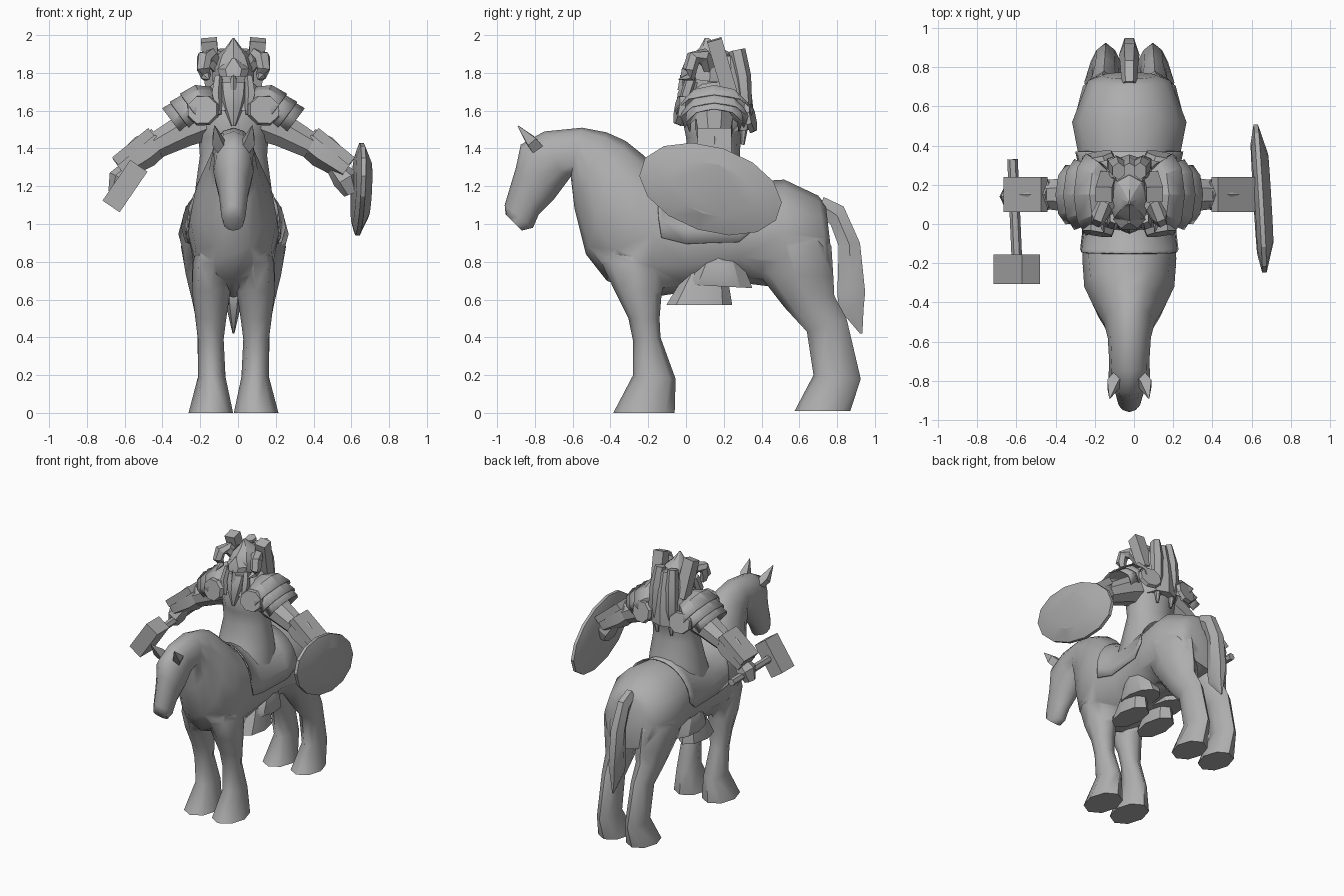
import bpy, bmesh, math
from mathutils import Vector

grey = bpy.data.materials.new("plain grey")
grey.diffuse_color = (0.42, 0.42, 0.42, 1)
MID = -0.024  # symmetry plane of horse and rider


def shade(ob, angle):
    bpy.ops.object.select_all(action='DESELECT')
    ob.select_set(True)
    bpy.context.view_layer.objects.active = ob
    bpy.ops.object.shade_smooth_by_angle(angle=math.radians(angle))


def skin(name, rings, closed=True, side=1, angle=40, thick=0, x0=MID):
    """Bridge a list of point rings into one surface; side=-1 mirrors in x."""
    bm = bmesh.new()
    vs = [[bm.verts.new((p[0] * side + x0, p[1], p[2])) for p in r] for r in rings]
    n = len(vs[0])
    for a, b in zip(vs, vs[1:]):
        for i in range(n if closed else n - 1):
            j = (i + 1) % n
            bm.faces.new((a[i], a[j], b[j], b[i]))
    if closed:
        bm.faces.new(vs[0])
        bm.faces.new(vs[-1])
    bmesh.ops.recalc_face_normals(bm, faces=bm.faces)
    me = bpy.data.meshes.new(name)
    bm.to_mesh(me)
    bm.free()
    ob = bpy.data.objects.new(name, me)
    bpy.context.collection.objects.link(ob)
    me.materials.append(grey)
    if thick:
        m = ob.modifiers.new("thickness", 'SOLIDIFY')
        m.thickness = thick
        m.offset = 0
    shade(ob, angle)
    return ob


def angles(n, arc=None, phase=0.5):
    if arc:
        a, b = map(math.radians, arc)
        return [a + (b - a) * i / (n - 1) for i in range(n)]
    return [2 * math.pi * (i + phase) / n for i in range(n)]


def loft(name, secs, n=10, arc=None, **kw):
    """Sections (y1, z1, y2, z2, half width, x centre): ellipses between two side-profile points."""
    rings = []
    for y1, z1, y2, z2, w, *c in secs:
        cx = c[0] if c else 0
        rings.append([(cx + w * math.cos(t),
                       (y1 + y2) / 2 + (y1 - y2) / 2 * math.sin(t),
                       (z1 + z2) / 2 + (z1 - z2) / 2 * math.sin(t))
                      for t in angles(n, arc, 0)])
    return skin(name, rings, closed=arc is None, **kw)


def beam(name, path, radii, n=8, ref=(0, 1, 0), arc=None, **kw):
    """Tube along a path; radii are (along ref, across ref) pairs."""
    pts = [Vector(p) for p in path]
    rings = []
    for i, p in enumerate(pts):
        t = (pts[min(i + 1, len(pts) - 1)] - pts[max(i - 1, 0)]).normalized()
        u = Vector(ref)
        u = (u - t * u.dot(t)).normalized()
        v = t.cross(u)
        ru, rv = radii[i]
        rings.append([p + u * ru * math.cos(a) + v * rv * math.sin(a) for a in angles(n, arc)])
    return skin(name, rings, closed=arc is None, **kw)


def box(name, a, b, hu, hv, **kw):
    s = math.sqrt(2)
    return beam(name, [a, b], [(hu * s, hv * s)] * 2, n=4, **kw)


# Horse: trunk, neck and head in one loft from rump to muzzle
horse = loft("horse", [
    (.74, 1.10, .775, .80, .14), (.70, 1.15, .765, .70, .21), (.52, 1.235, .52, .66, .292),
    (.28, 1.22, .28, .69, .245), (0, 1.20, 0, .64, .225), (-.15, 1.28, -.2, .61, .24),
    (-.22, 1.36, -.42, .70, .23), (-.32, 1.44, -.53, .84, .18), (-.42, 1.485, -.59, 1.08, .13),
    (-.55, 1.51, -.61, 1.25, .11), (-.75, 1.49, -.64, 1.21, .103), (-.875, 1.42, -.70, 1.13, .106),
    (-.90, 1.3, -.78, 1.05, .08), (-.96, 1.10, -.81, .98, .064), (-.955, 1.05, -.87, .965, .055)],
    n=12, angle=60)
loft("horse_tail", [
    (.70, 1.05, .73, 1.15, .04), (.76, .99, .84, 1.10, .045), (.80, .88, .93, .90, .052),
    (.79, .63, .96, .64, .048), (.80, .55, .95, .55, .035), (.92, .42, .935, .42, .005)], n=6)

legs = []
for s, lr in ((1, "left"), (-1, "right")):
    # Horse legs blend into shoulder and hip; ears
    legs.append(loft("front_leg_" + lr, [
        (-.40, 1.0, -.18, .95, .08, .09), (-.45, .80, -.10, .78, .11, .105),
        (-.38, .65, -.13, .62, .10, .118), (-.305, .5, -.14, .5, .082, .12),
        (-.28, .38, -.135, .40, .068, .12), (-.28, .2, -.055, .18, .073, .115),
        (-.385, 0, -.06, 0, .118, .12)], n=8, side=s, angle=60))
    legs.append(loft("hind_leg_" + lr, [
        (.38, 1.08, .70, 1.05, .10, .12), (.32, .88, .77, .88, .14, .138),
        (.38, .74, .78, .72, .122, .13), (.52, .56, .785, .62, .088, .13),
        (.64, .43, .85, .5, .068, .125), (.675, .2, .925, .18, .066, .12),
        (.575, .01, .87, .01, .11, .12)], n=8, side=s, angle=60))
    beam("horse_ear_" + lr, [(.055, -.785, 1.395), (.085, -.82, 1.44), (.10, -.89, 1.52)],
         [(.035, .045), (.04, .04), (.003, .003)], n=4, ref=(1, 0, 0), side=s, angle=20)

    # Rider boots and trouser cuffs
    loft("boot_" + lr, [(-.105, .57, .245, .57, .092, .115), (-.05, .66, .23, .66, .078, .115),
                        (0, .74, .2, .74, .06, .115)], n=8, side=s, angle=30)
    loft("trouser_cuff_" + lr, [(-.01, .68, .36, .66, .10, .112), (0, .71, .35, .69, .108, .112),
                                (.06, .80, .30, .80, .102, .115), (.10, .85, .2, .86, .08, .115)],
         n=10, side=s, angle=30)

    # Arms
    beam("upper_arm_" + lr, [(.12, .15, 1.56), (.26, .15, 1.495), (.41, .15, 1.415)],
         [(.11, .12), (.10, .095), (.08, .075)], side=s)
    beam("forearm_" + lr, [(.39, .15, 1.44), (.47, .15, 1.385), (.60, .15, 1.29)],
         [(.075, .075), (.10, .09), (.09, .065)], n=6, side=s, angle=25)
    box("bracer_plate_" + lr, (.435, .15, 1.488), (.626, .15, 1.332), .09, .026,
        side=s, angle=20)
    beam("hand_" + lr, [(.54, .15, 1.30), (.595, .14, 1.235), (.625, .14, 1.16)],
         [(.05, .05), (.08, .07), (.045, .04)], n=6, side=s, angle=25)

    # Layered shoulder plates, open underneath
    for i, (x, z, r) in enumerate([(.20, 1.60, .135), (.26, 1.565, .125), (.305, 1.54, .115)]):
        beam(f"shoulder_plate_{i + 1}_{lr}",
             [(x - .14, .15, z + .07), (x - .05, .15, z + .035), (x + .01, .15, z - .01)],
             [(.07, .05), (r + .03, r - .025), (r + .075 - i * .02, r - .015)],
             n=7, arc=(-30, 210), side=s, angle=20, thick=.008)
    # Round medallions at chest and back
    for part, y, dy, z, x in (("chest", -.02, -.03, 1.60, .16), ("back", .33, .025, 1.56, .16)):
        beam(f"{part}_disc_{lr}", [(x, y, z), (x + .005, y + dy, z + .005)],
             [(.09, .085), (.082, .078)], ref=(1, 0, 0), side=s, angle=20)

    # Curled helmet horns and upright crest blocks
    beam("helmet_horn_" + lr,
         [(.08, .13, 1.82), (.125, .09, 1.89), (.155, .04, 1.88), (.16, .02, 1.82),
          (.145, .03, 1.78), (.13, -.04, 1.765)],
         [(.03, .04), (.045, .045), (.042, .042), (.038, .038), (.028, .028), (.003, .003)],
         n=6, ref=(.9, 0, .4), side=s, angle=25)
    box("crest_block_" + lr, (.105, .23, 1.70), (.13, .15, 1.975), .042, .04,
        ref=(1, 0, 0), side=s, angle=20)
    # Hair locks down the back and braids beside the face
    beam("hair_lock_" + lr, [(.055, .27, 1.92), (.065, .30, 1.78), (.07, .315, 1.62),
                             (.06, .30, 1.42)],
         [(.035, .045), (.05, .045), (.05, .035), (.01, .01)], n=6, ref=(1, 0, 0),
         side=s, angle=25)
    beam("braid_" + lr, [(.08, .03, 1.78), (.09, .0, 1.69), (.075, -.02, 1.58)],
         [(.022, .03), (.03, .03), (.012, .012)], n=5, ref=(1, 0, 0), side=s, angle=25)

# Merge the legs into the horse so that it is one skin
bpy.context.view_layer.objects.active = horse
for leg in legs:
    m = horse.modifiers.new("join_leg", 'BOOLEAN')
    m.operation = 'UNION'
    m.solver = 'EXACT'
    m.object = leg
    bpy.ops.object.modifier_apply(modifier=m.name)
    bpy.data.objects.remove(leg)
shade(horse, 65)

# Saddle cloth draped over the back
loft("saddle_cloth", [
    (.37, 1.24, .37, .72, .272), (.28, 1.228, .28, .58, .252), (0, 1.21, 0, .58, .232),
    (-.13, 1.275, -.13, .58, .247), (-.15, 1.29, -.14, .76, .24)],
    n=13, arc=(0, 180), thick=.008, angle=40)

# Rider torso with flared tunic
loft("torso", [
    (-.12, 1.06, .36, 1.08, .21), (-.05, 1.20, .33, 1.20, .20), (.01, 1.36, .285, 1.36, .178),
    (.0, 1.46, .29, 1.46, .185), (-.02, 1.56, .33, 1.56, .20), (.02, 1.66, .30, 1.68, .13)],
    n=12, angle=40)
# Collar, head, helmet with its spike, and hood
loft("collar", [(-.03, 1.60, .33, 1.62, .19), (.0, 1.69, .32, 1.71, .15),
                (.04, 1.74, .28, 1.76, .10)], n=10, angle=20)
loft("head", [(0, 1.62, .2, 1.62, .075), (-.01, 1.74, .23, 1.74, .09),
              (.0, 1.84, .24, 1.84, .085)], n=8, angle=30)
loft("helmet", [(-.01, 1.77, .26, 1.74, .11), (-.01, 1.83, .27, 1.84, .11),
                (.02, 1.89, .25, 1.90, .085), (.07, 1.93, .19, 1.93, .045),
                (.10, 1.985, .12, 1.985, .004)], n=8, angle=25)
loft("helmet_brow", [(-.035, 1.78, .05, 1.78, .07), (-.03, 1.82, .08, 1.82, .085),
                     (.0, 1.88, .06, 1.88, .01)], n=6, angle=20)
loft("nose", [(-.045, 1.71, 0, 1.71, .022), (-.03, 1.79, 0, 1.79, .012)], n=4, angle=20)
loft("beard", [(-.02, 1.75, .12, 1.75, .08), (-.045, 1.69, .10, 1.69, .075),
               (-.05, 1.62, .05, 1.62, .055), (-.035, 1.52, -.01, 1.52, .012)], n=8, angle=30)
loft("hood", [(.14, 1.48, .355, 1.50, .13), (.14, 1.62, .355, 1.62, .125),
              (.14, 1.76, .34, 1.76, .11), (.16, 1.88, .31, 1.90, .07)], n=8, angle=25)

# Hammer
box("hammer_head", (-.525, -.23, 1.308), (-.672, -.23, 1.093), .075, .055, angle=20, x0=0)
beam("hammer_handle", [(-.597, -.2, 1.20), (-.62, .33, 1.21)], [(.027, .027)] * 2, n=6,
     ref=(0, 0, 1), angle=20, x0=0)

# Oval shield, tilted and slightly domed
tilt = math.radians(-18)
rings = []
for x, k in ((.612, .75), (.632, 1), (.655, 1), (.698, .6)):
    ring = []
    for t in angles(14):
        a, b = .39 * k * math.cos(t), .225 * k * math.sin(t)
        y = a * math.cos(tilt) - b * math.sin(tilt)
        z = a * math.sin(tilt) + b * math.cos(tilt)
        ring.append((x - .055 * y + .02 * z, .13 + y, 1.185 + z))
    rings.append(ring)
skin("shield", rings, angle=25, x0=0)
